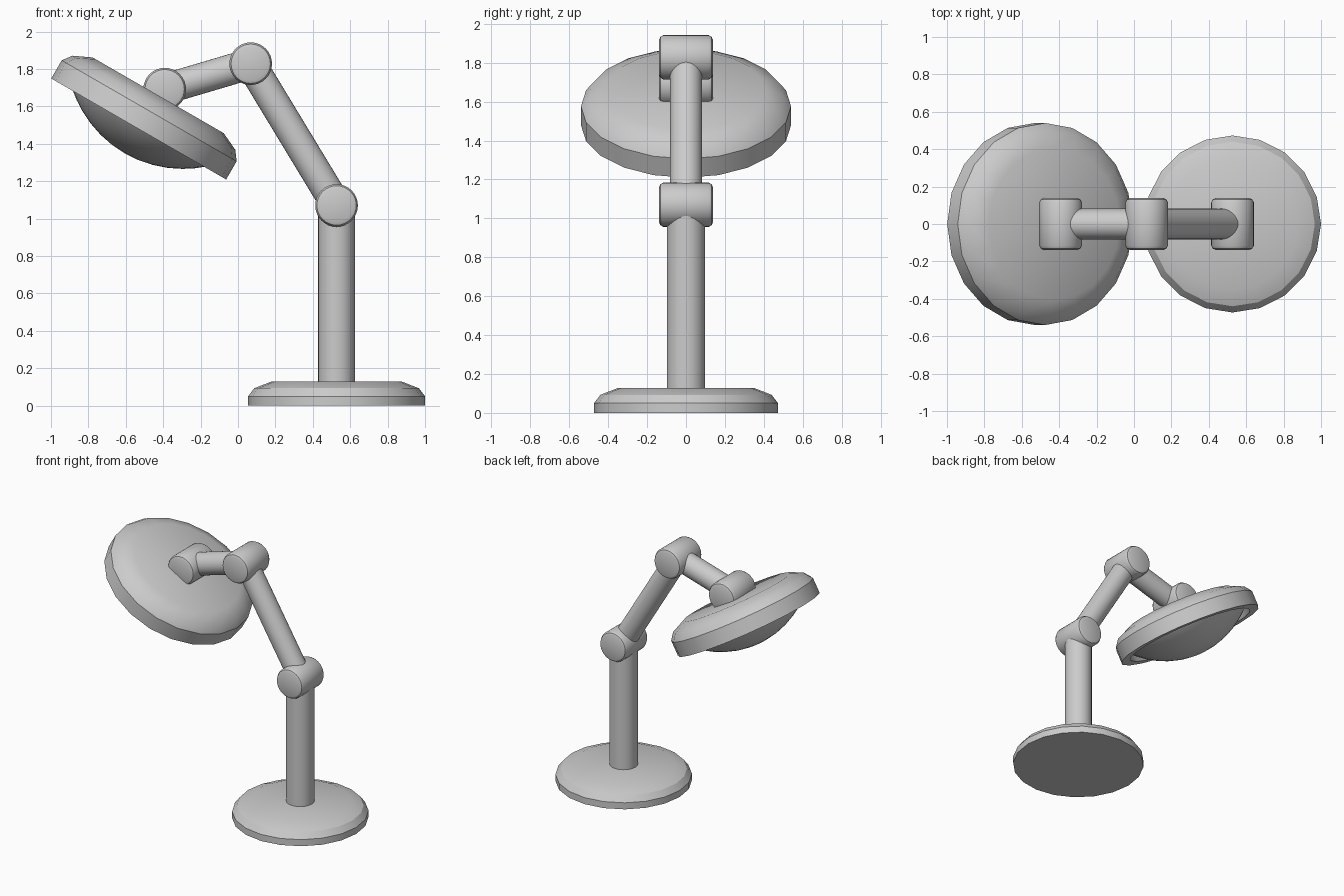
import bpy, bmesh
from math import radians, sin, cos, tau, sqrt
from mathutils import Vector, Matrix

if "Cube" in bpy.data.objects:
    bpy.data.objects.remove(bpy.data.objects["Cube"])


def lathe(name, profile, sides, origin, axis_rot):
    """Revolve (radius, height) points about local z, then place the result."""
    bm = bmesh.new()
    rings = []
    for r, z in profile:
        if r == 0:
            rings.append([bm.verts.new((0, 0, z))] * sides)
        else:
            rings.append([bm.verts.new((r * cos(tau * i / sides), r * sin(tau * i / sides), z))
                          for i in range(sides)])
    for a, b in zip(rings, rings[1:]):
        for i in range(sides):
            j = (i + 1) % sides
            bm.faces.new(list(dict.fromkeys((a[i], a[j], b[j], b[i]))))
    bmesh.ops.recalc_face_normals(bm, faces=bm.faces)
    mesh = bpy.data.meshes.new(name)
    bm.to_mesh(mesh)
    bm.free()
    mesh.shade_smooth()
    mesh.set_sharp_from_angle(angle=radians(30))
    obj = bpy.data.objects.new(name, mesh)
    obj.matrix_world = Matrix.Translation(origin) @ axis_rot.to_4x4()
    bpy.context.collection.objects.link(obj)
    return obj


def rod(name, start, end, radius):
    d = end - start
    rot = d.to_track_quat('Z', 'Y').to_matrix()
    return lathe(name, [(0, 0), (radius, 0), (radius, d.length), (0, d.length)], 32, start, rot)


UPRIGHT = Matrix.Identity(3)
SIDEWAYS = Matrix.Rotation(radians(90), 3, 'X')
TILT = Matrix.Rotation(radians(30), 3, 'Y')

foot = Vector((0.527, 0, 0))
elbow_low = Vector((0.527, 0, 1.07))
elbow_top = Vector((0.068, 0, 1.828))
head_pivot = Vector((-0.392, 0, 1.692))

# Round foot with rounded shoulder
lathe("base", [(0, 0), (0.473, 0), (0.473, 0.05), (0.44, 0.093), (0.35, 0.128), (0, 0.128)],
      20, foot, UPRIGHT)

# Post and arms
rod("post", foot + Vector((0, 0, 0.1)), elbow_low, 0.098)
rod("lower_arm", elbow_low, elbow_top, 0.082)
rod("upper_arm", elbow_top, head_pivot, 0.082)

# Chamfered pivot barrels
half = [(0, 0.139), (0.088, 0.139), (0.105, 0.132), (0.114, 0.116)]
barrel = half + [(r, -z) for r, z in reversed(half)]
for name, p in (("lower_joint", elbow_low), ("top_joint", elbow_top), ("head_joint", head_pivot)):
    lathe(name, barrel, 32, p, SIDEWAYS)

# Tilted lamp head, hollowed underneath
head_centre = Vector((-0.531, 0, 1.479))
lathe("lamp_head", [(0, 0.07), (0.47, 0.07), (0.47, 0), (0.54, 0), (0.54, 0.112),
                    (0.503, 0.162), (0.405, 0.208), (0, 0.208)], 20, head_centre, TILT)

# Domed diffuser: spherical cap bulging out of the recess
R, offset = 0.622, 0.472
radii = [0, 0.08, 0.16, 0.24, 0.31, 0.365, 0.405, 0.435, 0.46]
lathe("lamp_diffuser", [(r, offset - sqrt(R * R - r * r)) for r in radii] + [(0.46, 0.08), (0, 0.08)],
      32, head_centre, TILT)
